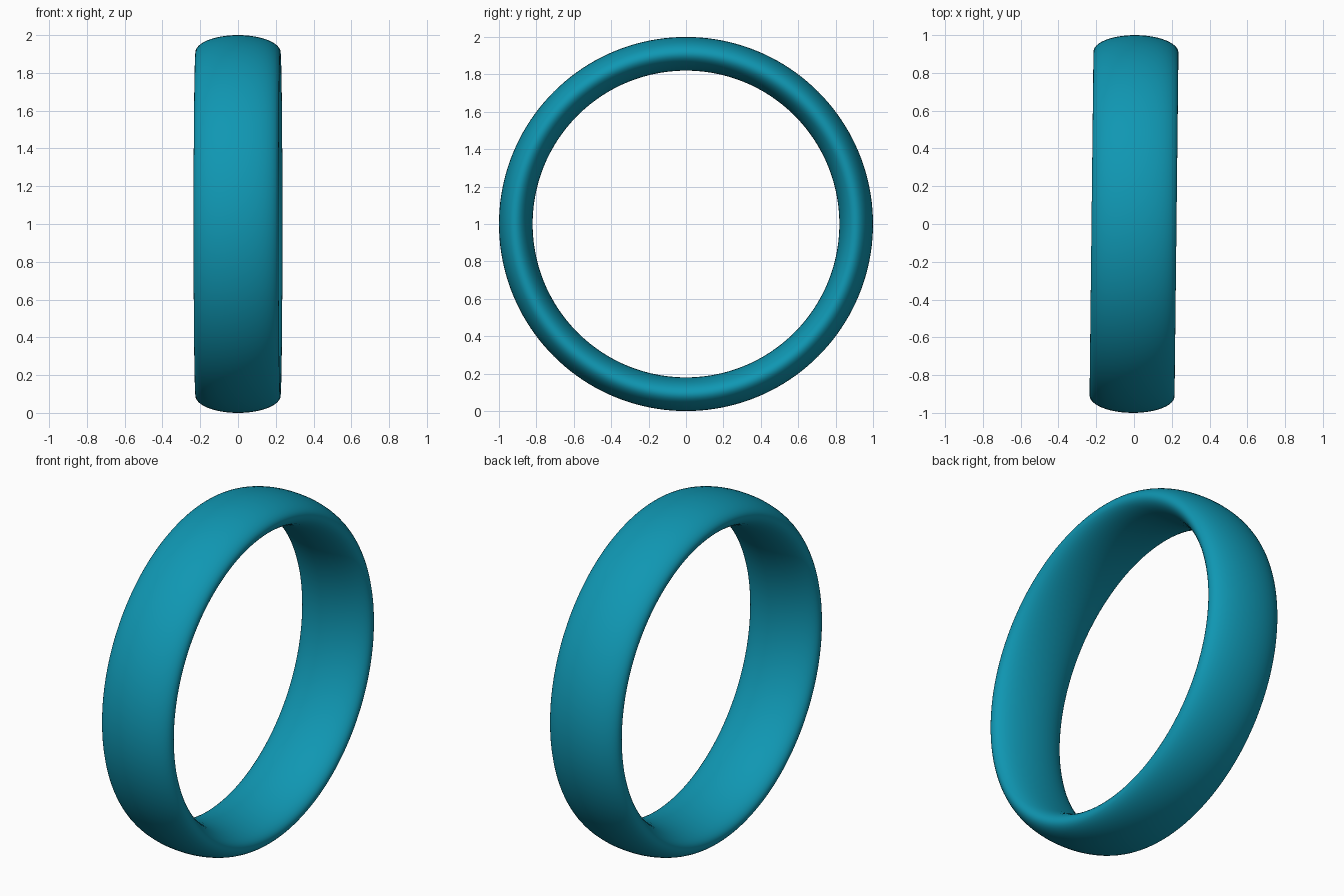
import bpy
from math import radians
from mathutils import Matrix

if "Cube" in bpy.data.objects:
    bpy.data.objects.remove(bpy.data.objects["Cube"])

# ring band: torus with an elliptical section, wide along its axis
bpy.ops.mesh.primitive_torus_add(major_radius=0.91, minor_radius=0.09,
                                 major_segments=160, minor_segments=48)
ring = bpy.context.object
ring.name = "ring_band"

# widen, stand upright with the axis along x, and turn very slightly about z
ring.data.transform(
    Matrix.Translation((0, 0, 1))
    @ Matrix.Rotation(radians(-0.65), 4, 'Z')
    @ Matrix.Rotation(radians(90), 4, 'Y')
    @ Matrix.Diagonal((1, 1, 2.5, 1)))
bpy.ops.object.shade_smooth()

# teal material
teal = bpy.data.materials.new("teal")
teal.diffuse_color = (0.005, 0.31, 0.45, 1)
teal.use_nodes = True
teal.node_tree.nodes["Principled BSDF"].inputs["Base Color"].default_value = teal.diffuse_color
ring.data.materials.append(teal)
